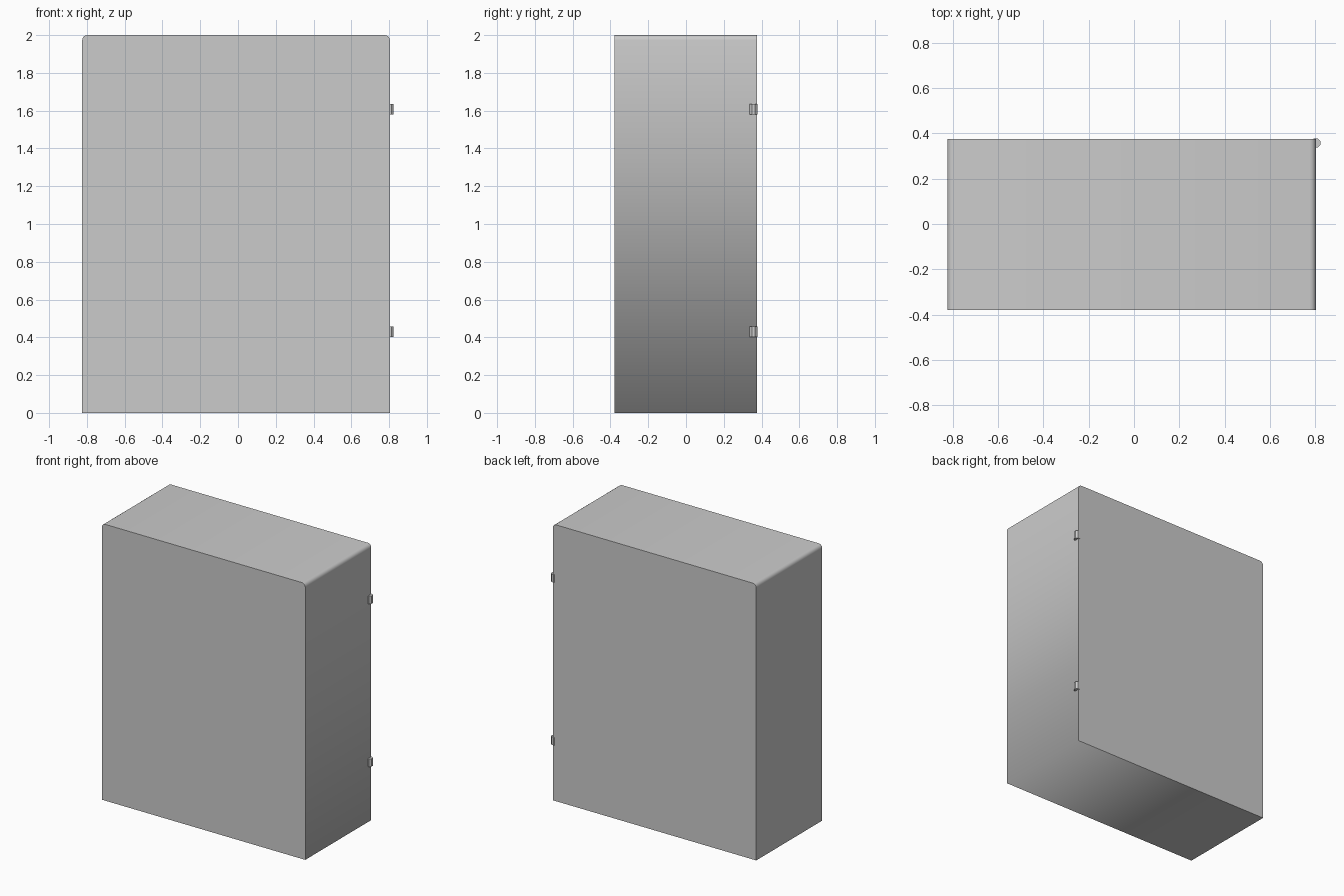
import bpy, bmesh, math

if "Cube" in bpy.data.objects:
    bpy.data.objects.remove(bpy.data.objects["Cube"])

X0, X1 = -0.825, 0.804      # cabinet sides
Y0, Y1 = -0.379, 0.375      # front and back
H, R = 2.0, 0.027           # height and top corner radius
STEPS = 4


def corner(cx, cz, start):
    """Quarter-round corner points, running anticlockwise."""
    return [(cx + R * math.cos(start + i * math.pi / 2 / STEPS),
             cz + R * math.sin(start + i * math.pi / 2 / STEPS))
            for i in range(STEPS + 1)]


def finish(bm, name):
    mesh = bpy.data.meshes.new(name)
    bm.normal_update()
    bm.to_mesh(mesh)
    bm.free()
    obj = bpy.data.objects.new(name, mesh)
    bpy.context.collection.objects.link(obj)
    return obj


# Cabinet body: rounded-top profile extruded from front to back
profile = [(X0, 0), (-0.463, 0), (X1, 0)]
profile += corner(X1 - R, H - R, 0)
profile += corner(X0 + R, H - R, math.pi / 2)
bm = bmesh.new()
front = [bm.verts.new((x, Y0, z)) for x, z in profile]
back = [bm.verts.new((x, Y1, z)) for x, z in profile]
bm.faces.new(front)
bm.faces.new(back[::-1])
n = len(profile)
for i in range(n):
    j = (i + 1) % n
    face = bm.faces.new((front[j], front[i], back[i], back[j]))
    face.smooth = True
bmesh.ops.recalc_face_normals(bm, faces=bm.faces[:])
# Keep the front and back outlines crisp, with the wrap softly shaded
for e in bm.edges:
    if abs(e.verts[0].co.y - e.verts[1].co.y) < 1e-6:
        e.smooth = False
    elif all(v.co.z < 0.01 and v.co.x < 0 for v in e.verts):
        e.smooth = False
finish(bm, "cabinet_body")

# Hinges: two octagonal barrels on the back right edge
for name, z in (("lower_hinge", 0.43), ("upper_hinge", 1.608)):
    bpy.ops.mesh.primitive_cylinder_add(
        vertices=8, radius=0.0225, depth=0.057,
        location=(0.803, 0.358, z), rotation=(0, 0, math.pi / 8))
    bpy.context.object.name = name
